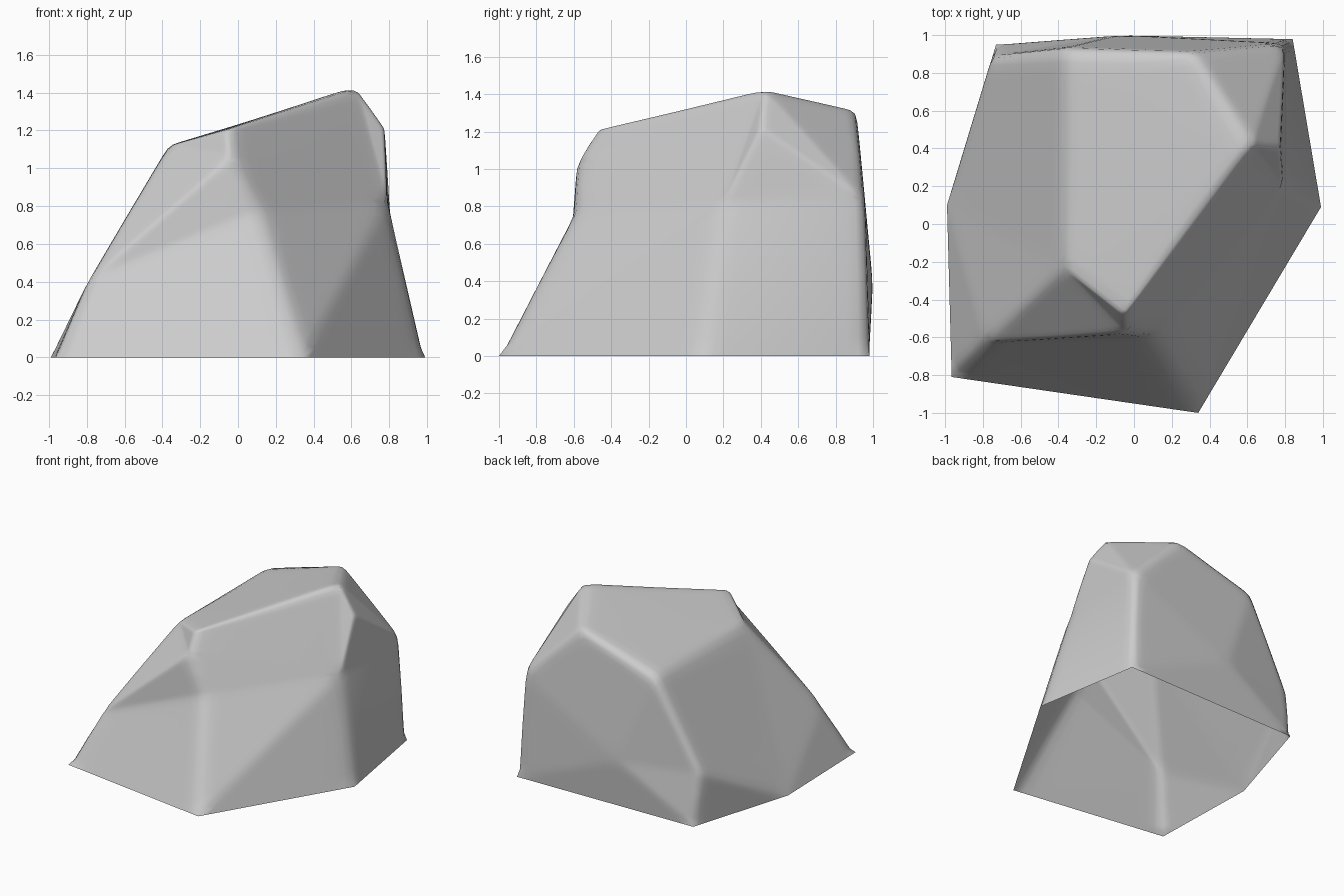
import bpy
import bmesh

if "Cube" in bpy.data.objects:
    bpy.data.objects.remove(bpy.data.objects["Cube"])

# Cage corners of the boulder
base = [(-.965, -.81, 0), (.34, -1, 0), (.99, .09, 0),
        (.84, .98, 0), (-.73, .95, 0), (-.99, .1, 0)]
ledge = [(-.79, -.63, .41), (.11, -.60, .77), (-.04, -.58, 1.06)]
crown = [(-.05, -.48, 1.21), (-.37, -.23, 1.12), (.62, .42, 1.435),
         (.31, .91, 1.32), (-.37, .93, 1.12)]
sides = [(.80, .955, .84), (.775, .4, 1.22), (.79, .2, .82),
         (-.75, .89, .42), (-.08, 1.0, .38)]

faces = [
    (0, 1, 7, 6), (6, 7, 8), (6, 8, 10), (8, 9, 10),              # front
    (7, 1, 16), (1, 2, 16), (8, 7, 16), (8, 16, 11, 9),           # front right
    (16, 15, 11), (2, 3, 14, 16), (16, 14, 15), (15, 14, 11), (11, 14, 12),
    (9, 11, 12, 13, 10),                                          # sloping top
    (12, 14, 18), (14, 3, 18), (3, 4, 18), (4, 17, 18),           # back
    (17, 13, 18), (13, 12, 18),
    (4, 5, 17), (5, 0, 6), (5, 6, 10), (5, 10, 13, 17),           # left
]

# Boulder shell, open underneath
bm = bmesh.new()
verts = [bm.verts.new(p) for p in base + ledge + crown + sides]
for f in faces:
    bm.faces.new([verts[i] for i in f])
bmesh.ops.recalc_face_normals(bm, faces=bm.faces[:])
if max(bm.faces, key=lambda f: f.calc_center_median().z).normal.z < 0:
    bmesh.ops.reverse_faces(bm, faces=bm.faces[:])
mesh = bpy.data.meshes.new("boulder")
bm.to_mesh(mesh)
bm.free()
rock = bpy.data.objects.new("boulder", mesh)
bpy.context.collection.objects.link(rock)
bpy.context.view_layer.objects.active = rock
rock.select_set(True)

# Dense facets, then worn edges with the ground outline pinned
sub = rock.modifiers.new("facets", 'SUBSURF')
sub.subdivision_type = 'SIMPLE'
sub.levels = sub.render_levels = 4
bpy.ops.object.modifier_apply(modifier=sub.name)
worn = rock.vertex_groups.new(name="above_ground")
worn.add([v.index for v in rock.data.vertices if v.co.z > .001], 1, 'REPLACE')
soft = rock.modifiers.new("worn_edges", 'SMOOTH')
soft.factor = .5
soft.iterations = 6
soft.vertex_group = worn.name
bpy.ops.object.modifier_apply(modifier=soft.name)
bpy.ops.object.shade_smooth()
